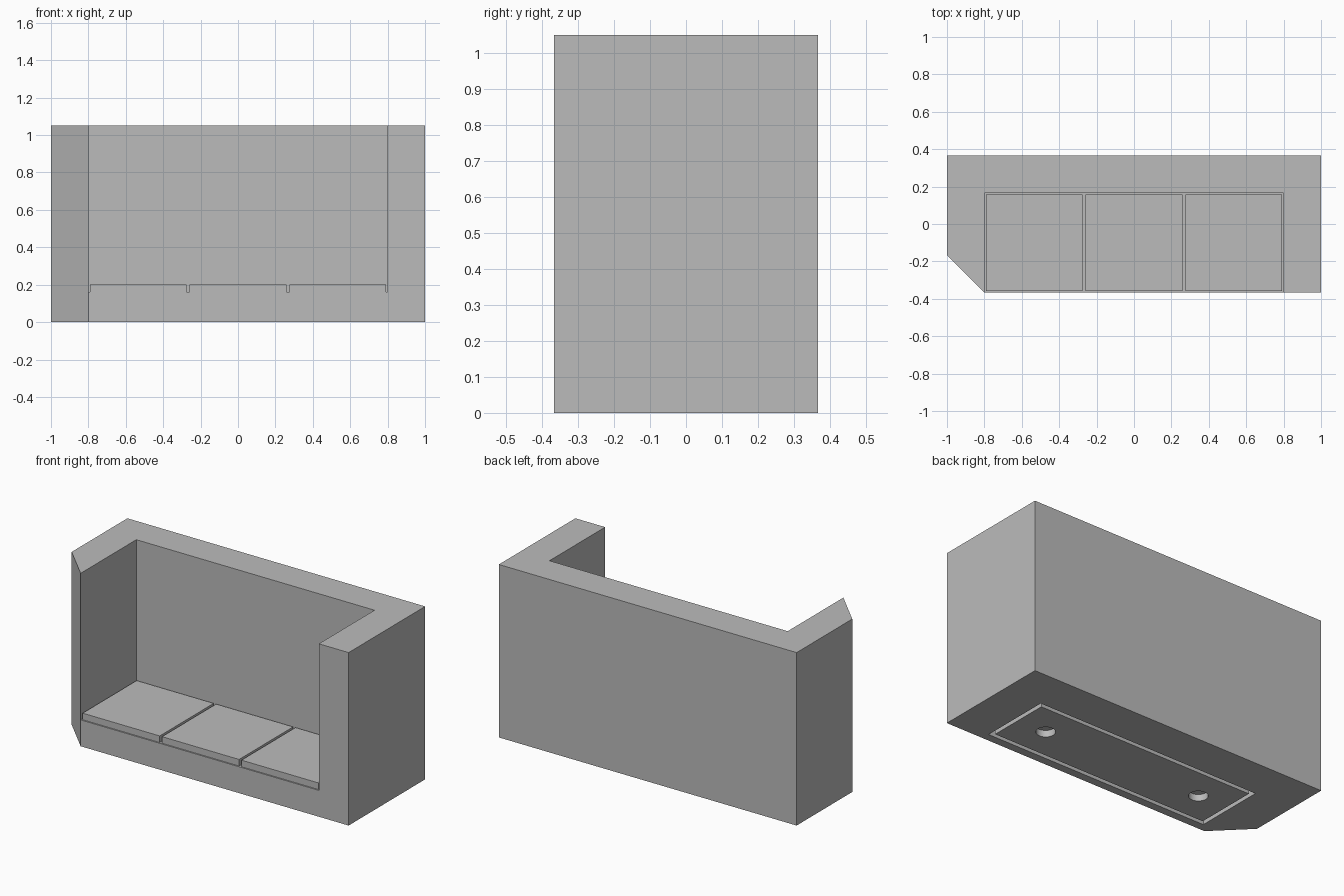
import bpy
import bmesh
from mathutils import Vector

if "Cube" in bpy.data.objects:
    bpy.data.objects.remove(bpy.data.objects["Cube"], do_unlink=True)

# Single flat colour
grey = bpy.data.materials.new("plain_grey")
grey.use_nodes = True
colour = (0.5, 0.5, 0.5, 1)
grey.diffuse_color = colour
grey.node_tree.nodes["Principled BSDF"].inputs["Base Color"].default_value = colour

# Main dimensions
W, D, H = 1.0, 0.367, 1.05      # half width, half depth, height
ARM = 0.2                       # arm and back thickness
DECK, SEAT = 0.16, 0.2          # deck and cushion heights
GAP = 0.008                     # cushion margin
RECESS = 0.04                   # depth of underside cuts


def prism(name, outline, z0, z1):
    """Extrude a flat outline between two heights."""
    bm = bmesh.new()
    face = bm.faces.new([bm.verts.new((x, y, z0)) for x, y in outline])
    top = bmesh.ops.extrude_face_region(bm, geom=[face])["geom"]
    verts = [v for v in top if isinstance(v, bmesh.types.BMVert)]
    bmesh.ops.translate(bm, verts=verts, vec=Vector((0, 0, z1 - z0)))
    bmesh.ops.recalc_face_normals(bm, faces=bm.faces)
    mesh = bpy.data.meshes.new(name)
    bm.to_mesh(mesh)
    bm.free()
    mesh.materials.append(grey)
    obj = bpy.data.objects.new(name, mesh)
    bpy.context.collection.objects.link(obj)
    return obj


def box(name, x0, x1, y0, y1, z0, z1):
    return prism(name, [(x0, y0), (x1, y0), (x1, y1), (x0, y1)], z0, z1)


def cut(target, cutter):
    """Subtract the cutter from the target and discard it."""
    cutter.hide_render = True
    mod = target.modifiers.new("cut", "BOOLEAN")
    mod.operation = "DIFFERENCE"
    mod.solver = "EXACT"
    mod.object = cutter
    bpy.context.view_layer.objects.active = target
    bpy.ops.object.modifier_apply(modifier=mod.name)
    bpy.data.objects.remove(cutter, do_unlink=True)


# Sofa body with one chamfered front corner
inner, back = W - ARM, D - ARM
body = prism("sofa_body", [(-inner, -D), (W, -D), (W, D), (-W, D), (-W, ARM - D)], 0, H)

# Seat well, open to the front and top
cut(body, box("seat_well", -inner, inner, -D - 1, back, DECK, H + 1))

# Rectangular groove in the underside
inset, width = 0.05, 0.025
gx, gy0, gy1 = inner - inset, inset - D, back - inset
groove = box("groove", -gx, gx, gy0, gy1, -RECESS, RECESS)
cut(groove, box("groove_core", width - gx, gx - width, gy0 + width, gy1 - width, -1, 1))
cut(body, groove)

# Two round sockets in the underside
pitch = 2 * inner / 3
for x in (-pitch, pitch):
    bpy.ops.mesh.primitive_cylinder_add(vertices=32, radius=0.053, depth=2 * RECESS,
                                        location=(x, (back - D) / 2, 0))
    socket = bpy.context.object
    socket.data.materials.append(grey)
    cut(body, socket)

# Three seat cushions
for i, side in enumerate(("right", "middle", "left")):
    x0 = -inner + i * pitch
    box(side + "_cushion", x0 + GAP, x0 + pitch - GAP, GAP - D, back - GAP, DECK, SEAT)

# Crisp edges, smooth socket walls
bpy.ops.object.select_all(action="DESELECT")
body.select_set(True)
bpy.context.view_layer.objects.active = body
bpy.ops.object.shade_smooth_by_angle()
